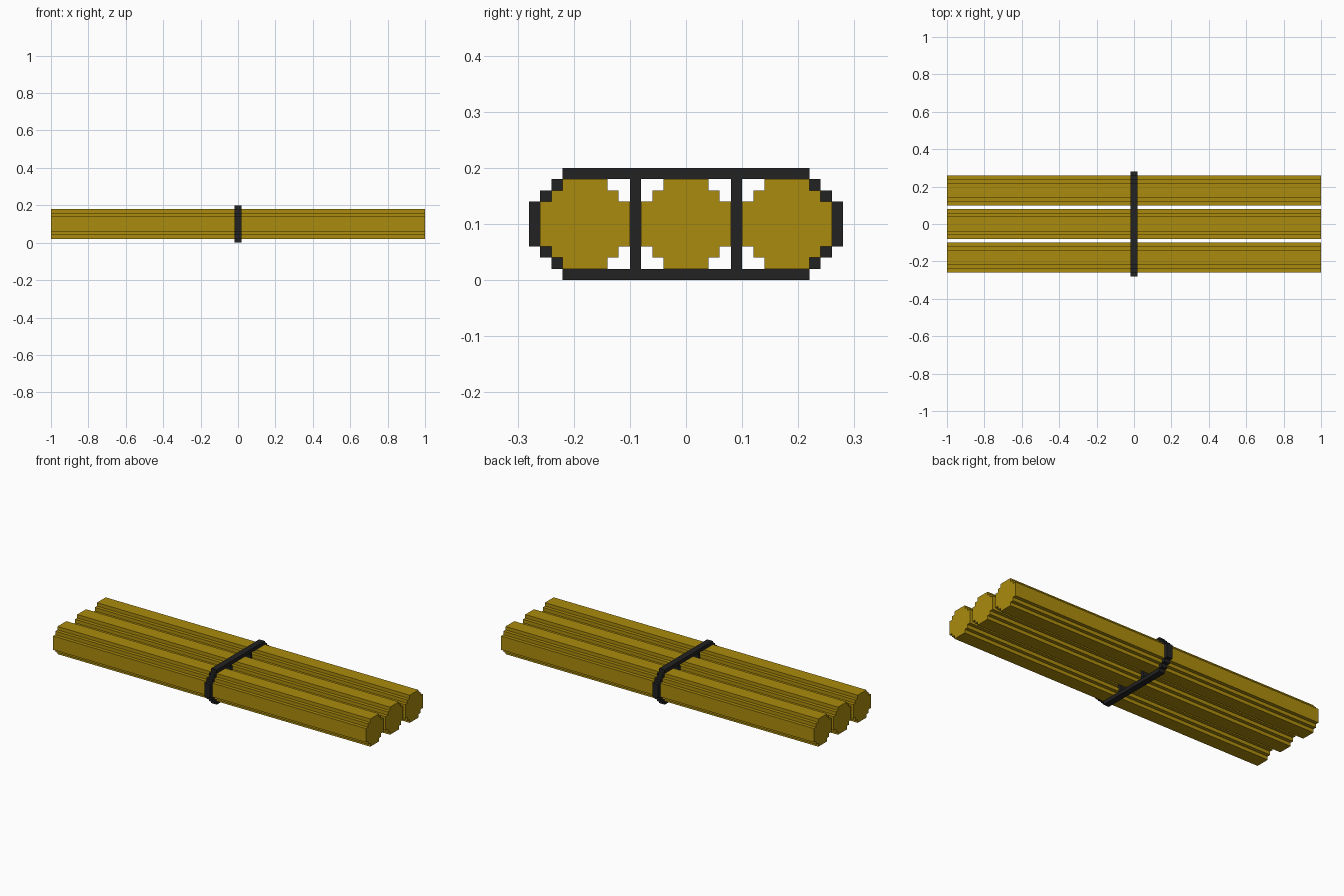
import bpy

U = 0.02            # step size of the blocky profile
HALF_LENGTH = 1.0
MID_Z = 0.10

default = bpy.data.objects.get("Cube")
if default:
    bpy.data.objects.remove(default, do_unlink=True)


def material(name, rgb):
    mat = bpy.data.materials.new(name)
    mat.use_nodes = True
    mat.diffuse_color = (*rgb, 1)
    mat.node_tree.nodes["Principled BSDF"].inputs["Base Color"].default_value = (*rgb, 1)
    return mat


def extrude_x(name, outlines, half, mat, y=0.0):
    """Extrude closed (y, z) outlines along x into one object."""
    verts, faces = [], []
    for outline in outlines:
        n, base = len(outline), len(verts)
        for x in (-half, half):
            verts += [(x, py, pz) for py, pz in outline]
        faces.append([base + i for i in reversed(range(n))])
        faces.append([base + n + i for i in range(n)])
        for i in range(n):
            j = (i + 1) % n
            faces.append([base + i, base + j, base + n + j, base + n + i])
    mesh = bpy.data.meshes.new(name)
    mesh.from_pydata(verts, [], faces)
    mesh.materials.append(mat)
    obj = bpy.data.objects.new(name, mesh)
    obj.location = (0, y, MID_Z)
    bpy.context.collection.objects.link(obj)
    return obj


def rect(y0, y1, z0, z1):
    return [(y * U, z * U) for y, z in ((y0, z0), (y1, z0), (y1, z1), (y0, z1))]


gold = material("golden yellow", (0.41, 0.26, 0.004))
black = material("strap black", (0.016, 0.016, 0.016))

# Stepped round bars: one quarter of the outline, mirrored to all four
quarter = [(4, 2), (3, 2), (3, 3), (2, 3), (2, 4)]
half_outline = quarter + [(-y, z) for y, z in reversed(quarter)]
outline = half_outline + [(-y, -z) for y, z in half_outline]
outline = [(y * U, z * U) for y, z in outline]
for name, y in (("front_bar", -0.18), ("middle_bar", 0.0), ("back_bar", 0.18)):
    extrude_x(name, [outline], HALF_LENGTH, gold, y)

# Strap wrapped around the bundle, stepping round the corners
pieces = [rect(-11, 11, 4, 5), rect(-11, 11, -5, -4),
          rect(13, 14, -2, 2), rect(-14, -13, -2, 2)]
for y, z in ((11, 3), (12, 2)):
    for y0 in (y, -y - 1):
        for z0 in (z, -z - 1):
            pieces.append(rect(y0, y0 + 1, z0, z0 + 1))
extrude_x("strap", pieces, 0.018, black)

# Spacers between neighbouring bars
for name, y in (("front_spacer", -0.09), ("back_spacer", 0.09)):
    extrude_x(name, [rect(-0.5, 0.5, -4, 4)], 0.02, black, y)
